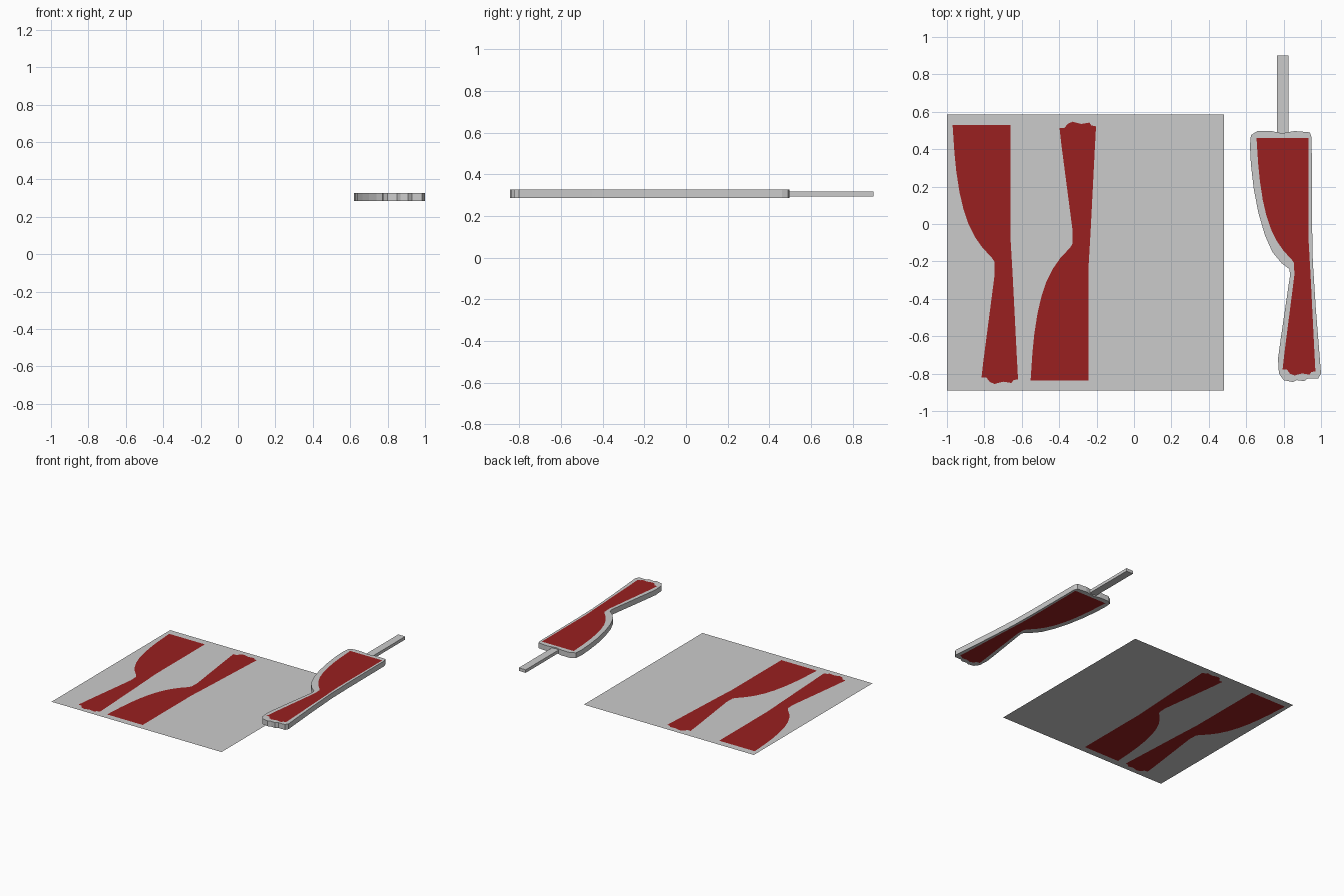
import bpy, bmesh
from mathutils import Vector
from mathutils.geometry import delaunay_2d_cdt

if "Cube" in bpy.data.objects:
    bpy.data.objects.remove(bpy.data.objects["Cube"])


def material(name, rgb):
    m = bpy.data.materials.new(name)
    m.diffuse_color = (*rgb, 1)
    m.use_nodes = True
    m.node_tree.nodes["Principled BSDF"].inputs["Base Color"].default_value = m.diffuse_color
    return m


GREY = material("light grey", (0.6, 0.6, 0.6))
RED = material("dark red", (0.32, 0.014, 0.014))

# Blade silhouette: straight back, curved belly, narrow waist, flared foot
BLADE = [(-.97, .53), (-.66, .53), (-.66, -.08), (-.65, -.25), (-.627, -.70),
         (-.62, -.83), (-.645, -.835), (-.655, -.85), (-.70, -.843), (-.745, -.855),
         (-.77, -.845), (-.79, -.82), (-.815, -.82), (-.805, -.73), (-.745, -.27),
         (-.747, -.20), (-.76, -.18), (-.81, -.127), (-.85, -.07), (-.885, 0),
         (-.912, .08), (-.933, .17), (-.95, .28), (-.96, .38)]
# Body outline around the blade
BODY = [(.66, .497), (.735, .497), (.79, .485), (.86, .497), (.94, .49),
        (.95, .46), (.952, 0), (.956, -.2), (.972, -.45), (1, -.80), (.985, -.825),
        (.93, -.825), (.91, -.84), (.87, -.835), (.85, -.845), (.80, -.835),
        (.775, -.80), (.77, -.72), (.785, -.61), (.835, -.27), (.83, -.24),
        (.79, -.21), (.74, -.15), (.70, -.06), (.665, .06), (.64, .19),
        (.625, .32), (.62, .42), (.625, .475)]


def ccw(pts):
    area = sum(a[0] * b[1] - b[0] * a[1] for a, b in zip(pts, pts[1:] + pts[:1]))
    return pts if area > 0 else pts[::-1]


def inlaid(name, outline, inlays, levels):
    """Flat outline with red inlays cut in; walls join the levels if there are two."""
    loops = [ccw(outline)] + [ccw(p) for p in inlays]
    pts, faces = [], []
    for lp in loops:
        faces.append(list(range(len(pts), len(pts) + len(lp))))
        pts += [Vector(p) for p in lp]
    vs, _, fs, _, _, src = delaunay_2d_cdt(pts, [], faces, 1, 1e-5)
    bm = bmesh.new()
    for z in levels:
        new = [bm.verts.new((v.x, v.y, z)) for v in vs]
        for f, s in zip(fs, src):
            face = bm.faces.new([new[i] for i in f])
            face.material_index = int(any(k > 0 for k in s))
    if len(levels) == 2:
        lo, hi = levels
        ring = loops[0]
        for a, b in zip(ring, ring[1:] + ring[:1]):
            bm.faces.new([bm.verts.new(c) for c in
                          ((*a, lo), (*b, lo), (*b, hi), (*a, hi))])
        bmesh.ops.remove_doubles(bm, verts=bm.verts, dist=1e-5)
        bmesh.ops.recalc_face_normals(bm, faces=bm.faces)
    me = bpy.data.meshes.new(name)
    bm.to_mesh(me)
    bm.free()
    me.materials.append(GREY)
    me.materials.append(RED)
    ob = bpy.data.objects.new(name, me)
    bpy.context.collection.objects.link(ob)
    return ob


# Flat sheet with the blade and its flipped copy
flipped = [(x + .417, -.308 - y) for x, y in BLADE]
inlaid("sheet", [(-1, -.89), (.48, -.89), (.48, .585), (-1, .585)],
       [BLADE, flipped], [0])

# Thick body with the blade, slightly smaller, on both faces
small = [(.655 + (x + .97) * .9, .46 + (y - .53) * .917) for x, y in BLADE]
inlaid("blade_body", BODY, [small], [.285, .327])

# Handle bar
bpy.ops.mesh.primitive_cube_add(size=1, location=(.795, .69, .306))
handle = bpy.context.object
handle.name = "handle"
handle.scale = (.06, .42, .024)
handle.data.materials.append(GREY)
